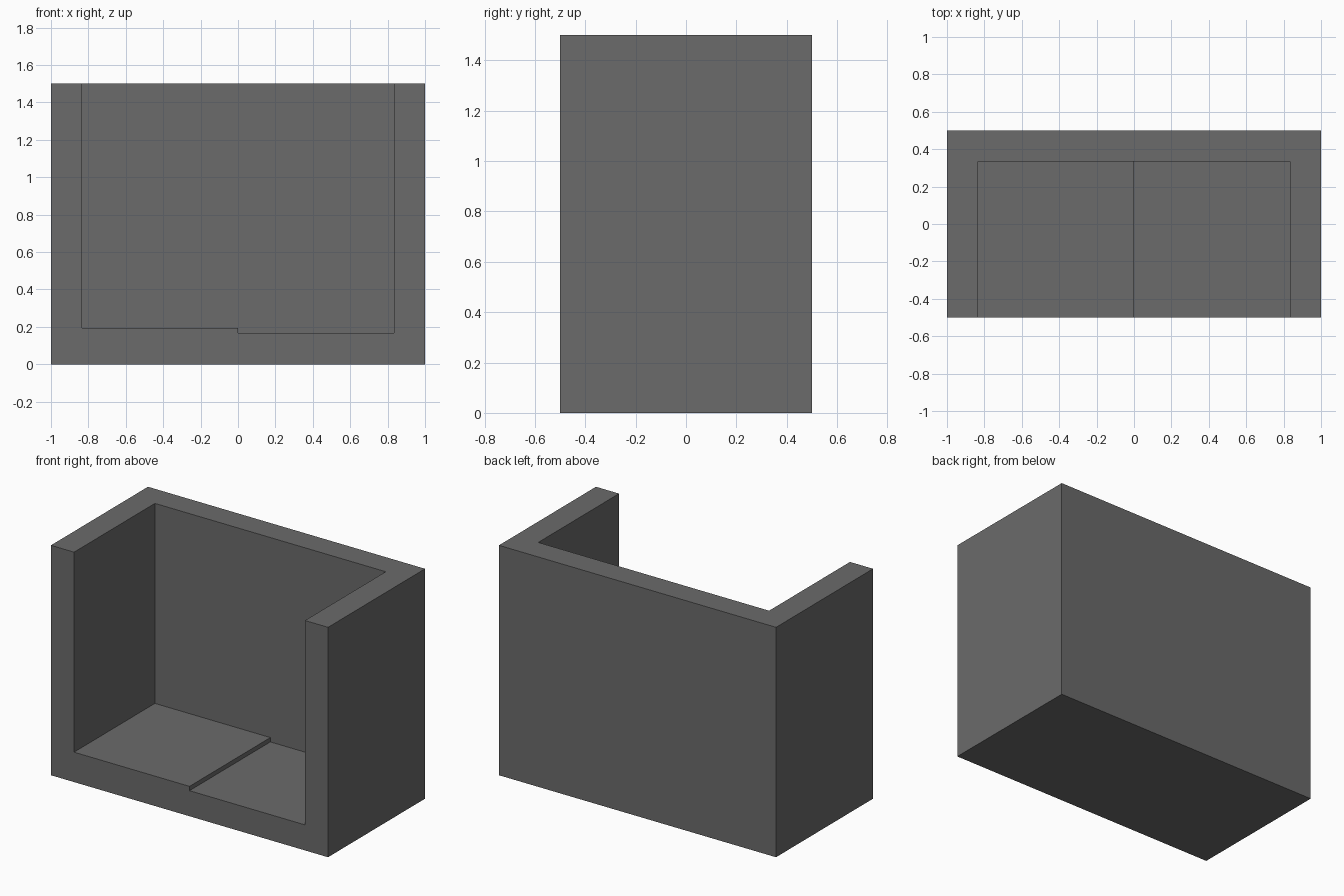
import bpy
import bmesh

default_cube = bpy.data.objects.get("Cube")
if default_cube:
    bpy.data.objects.remove(default_cube, do_unlink=True)

WALL = 1 / 6      # wall and floor thickness
STEP = 0.195      # height of the raised half of the floor
HEIGHT = 1.5
INNER = 1 - WALL

grey = bpy.data.materials.new("dark grey")
grey.use_nodes = True
colour = (0.145, 0.145, 0.145, 1)
grey.diffuse_color = colour
grey.node_tree.nodes["Principled BSDF"].inputs["Base Color"].default_value = colour


def prism(name, profile, y_front, y_back):
    """Extrude an (x, z) outline along y."""
    bm = bmesh.new()
    face = bm.faces.new([bm.verts.new((x, y_front, z)) for x, z in profile])
    extruded = bmesh.ops.extrude_face_region(bm, geom=[face])["geom"]
    verts = [v for v in extruded if isinstance(v, bmesh.types.BMVert)]
    bmesh.ops.translate(bm, verts=verts, vec=(0, y_back - y_front, 0))
    bmesh.ops.recalc_face_normals(bm, faces=bm.faces)
    mesh = bpy.data.meshes.new(name)
    bm.to_mesh(mesh)
    bm.free()
    mesh.materials.append(grey)
    obj = bpy.data.objects.new(name, mesh)
    bpy.context.collection.objects.link(obj)
    return obj


# Outer block
shell = prism("open_box_shell",
              [(-1, 0), (1, 0), (1, HEIGHT), (-1, HEIGHT)], -0.5, 0.5)

# Hollow, open at the front and top, with a stepped floor
top = HEIGHT + 0.2
hollow = prism("hollow_cutter",
               [(-INNER, STEP), (0, STEP), (0, WALL), (INNER, WALL),
                (INNER, top), (-INNER, top)], -0.7, 0.5 - WALL)
hollow.hide_render = True

cut = shell.modifiers.new("hollow", 'BOOLEAN')
cut.operation = 'DIFFERENCE'
cut.solver = 'EXACT'
cut.object = hollow
bpy.context.view_layer.objects.active = shell
bpy.ops.object.modifier_apply(modifier=cut.name)
bpy.data.objects.remove(hollow, do_unlink=True)
